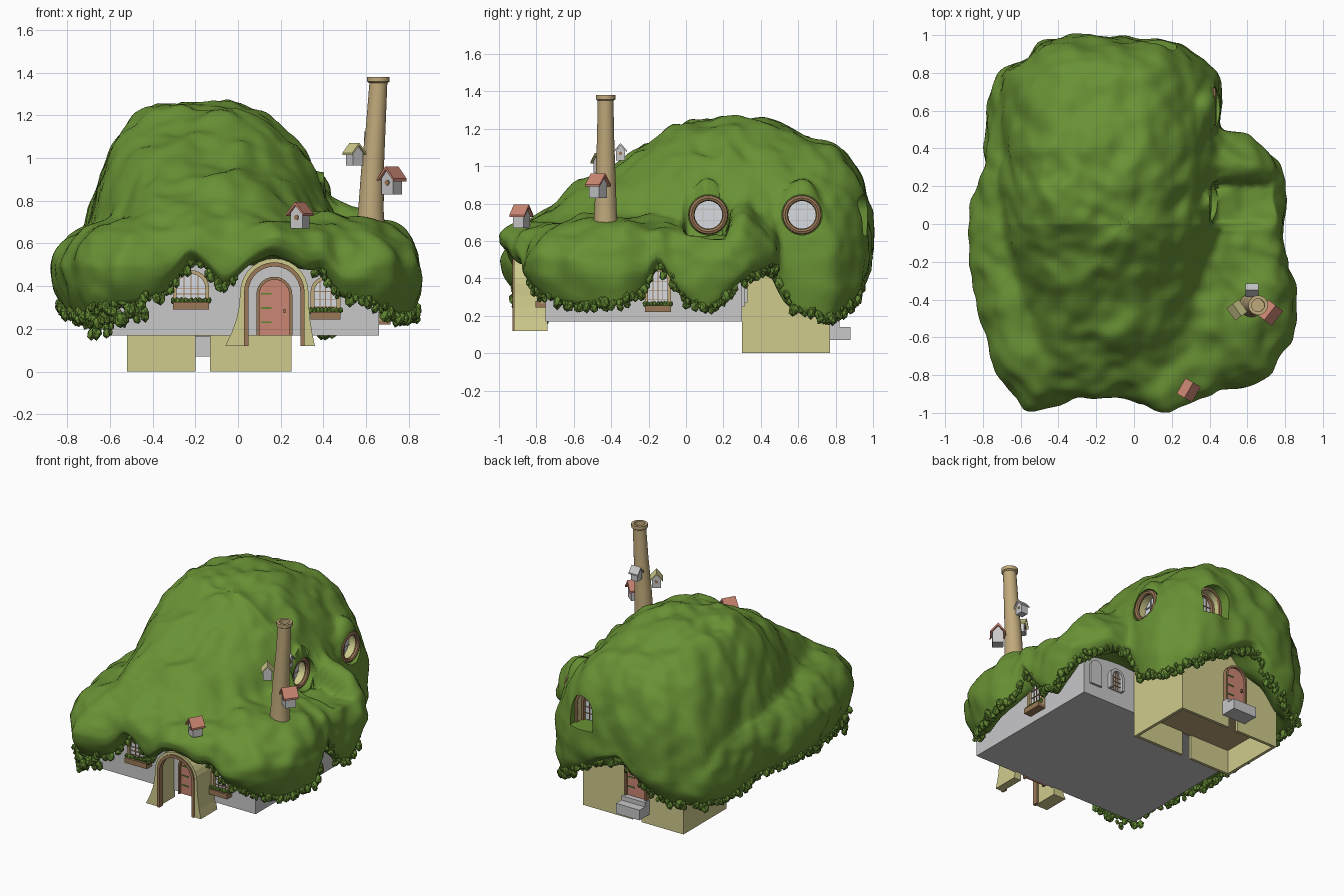
import bpy, bmesh, math, random
from mathutils import Matrix, Vector, noise
random.seed(4)
if "Cube" in bpy.data.objects:
    bpy.data.objects.remove(bpy.data.objects["Cube"], do_unlink=True)

def material(name, *color):
    mat = bpy.data.materials.new(name)
    mat.use_nodes = True
    mat.diffuse_color = (*color, 1)
    mat.node_tree.nodes["Principled BSDF"].inputs["Base Color"].default_value = (*color, 1)
    return mat
GRASS = material("grass green", .14, .285, .035)
LEAF = material("leaf green", .12, .24, .032)
KHAKI = material("khaki plaster", .63, .6, .27)
STONE = material("grey wall", .58, .58, .59)
WOOD = material("brown wood", .33, .19, .095)
CORAL = material("coral paint", .6, .24, .17)
TAN = material("tan clay", .53, .4, .2)
GLASS = material("pale glass", .68, .72, .75)

def finish(name, bm, mat, smooth=0):
    bmesh.ops.recalc_face_normals(bm, faces=bm.faces)
    mesh = bpy.data.meshes.new(name)
    bm.to_mesh(mesh)
    mesh.materials.append(mat)
    obj = bpy.data.objects.new(name, mesh)
    bpy.context.collection.objects.link(obj)
    if smooth:
        bpy.ops.object.select_all(action='DESELECT')
        obj.select_set(True)
        bpy.context.view_layer.objects.active = obj
        bpy.ops.object.shade_smooth_by_angle(angle=math.radians(smooth))
    return obj
def place(x, y, z, turn=0):
    return Matrix.Translation((x, y, z)) @ Matrix.Rotation(math.radians(turn), 4, 'Z')
def skin(bm, loops):
    for a, b in zip(loops, loops[1:]):
        for i in range(len(a)):
            bm.faces.new((a[i - 1], a[i], b[i], b[i - 1]))
def prism(name, outline, near, far, mat, frame=Matrix(), capped=True):
    """Extrude an upright outline of (side, height) pairs from near to far."""
    bm = bmesh.new()
    ends = [[bm.verts.new(frame @ Vector((u, d, h))) for u, h in outline] for d in (near, far)]
    skin(bm, ends)
    for end in ends if capped else []:
        bm.faces.new(end)
    return finish(name, bm, mat)
def box(name, left, right, near, far, low, high, mat, frame=Matrix()):
    return prism(name, [(left, low), (right, low), (right, high), (left, high)], near, far, mat, frame)
def circle(radius, height=0):
    return [(radius * math.cos(a * math.pi / 16), height + radius * math.sin(a * math.pi / 16)) for a in range(32)]
def arch(radius, spring, flare_left=0, flare_right=0):
    """Arch outline standing on height 0, with optionally flared legs."""
    legs = [1, .75, .5, .25]
    pts = [(-radius - flare_left * k * k, spring * (1 - k)) for k in legs]
    pts += [(-radius * math.cos(a * math.pi / 14), spring + radius * math.sin(a * math.pi / 14)) for a in range(15)]
    return pts + [(radius + flare_right * k * k, spring * (1 - k)) for k in legs[::-1]]
def arch_band(name, outer, inner, spring, near, far, mat, frame, *flare):
    prism(name, arch(outer, spring, *flare) + arch(inner, spring)[::-1], near, far, mat, frame)
def leaves(name, spots):
    bm = bmesh.new()
    for spot, size in spots:
        turn = Matrix.Rotation(random.uniform(0, math.tau), 4, 'Z') @ Matrix.Rotation(random.uniform(-.6, .6), 4, 'X')
        bmesh.ops.create_icosphere(bm, subdivisions=1, radius=size,
                                   matrix=Matrix.Translation(spot) @ turn @ Matrix.Diagonal((1, .8, 1.25, 1)))
    finish(name, bm, LEAF)
def window(name, frame, radius, spring, trim=TAN, planter=True):
    inner = radius - .018
    arch_band(name + "_frame", radius, inner, spring, -.03, .01, trim, frame)
    prism(name + "_glass", arch(inner, spring), -.008, .01, GLASS, frame)
    for k in (-.5, 0, .5):
        top = spring + inner * math.sqrt(1 - k * k)
        box(name + "_bar", k * inner - .002, k * inner + .002, -.014, 0, 0, top, WOOD, frame)
        level = spring * (.67 + .66 * k)
        box(name + "_crossbar", -inner, inner, -.014, 0, level - .002, level + .002, WOOD, frame)
    if planter:
        box(name + "_planter", -radius, radius, -.055, 0, -.02, .015, WOOD, frame)
        leaves(name + "_plants", [(frame @ Vector((radius * k / 4, -.035, .022)), .014) for k in range(-4, 5)])
def door(name, frame, radius, spring):
    arch_band(name + "_frame", radius + .014, radius, spring, -.03, .01, WOOD, frame)
    prism(name + "_panel", arch(radius, spring), -.015, .01, CORAL, frame)
    for k in (.3, .65, 1):
        box(name + "_hinge", -radius * .9, -radius * .2, -.02, 0, spring * k, spring * k + .008, LEAF, frame)
    box(name + "_handle", radius * .6, radius * .75, -.03, 0, spring * .55, spring * .65, WOOD, frame)
def birdhouse(name, frame, s, roof_mat):
    w, eave, peak, over = .033 * s, .07 * s, .11 * s, .047 * s
    prism(name + "_body", [(-w, 0), (w, 0), (w, eave), (0, peak), (-w, eave)], -w, w, STONE, frame)
    prism(name + "_roof", [(-over, eave - .012 * s), (0, peak), (over, eave - .012 * s), (over, eave),
                           (0, peak + .015 * s), (-over, eave)], -over, over, roof_mat, frame)
    prism(name + "_hole", circle(.012 * s, .052 * s), -w - .004, -w, WOOD, frame)
def cut(target, cutter):
    mod = target.modifiers.new("opening", 'BOOLEAN')
    mod.operation, mod.solver, mod.object = 'DIFFERENCE', 'EXACT', cutter
    bpy.context.view_layer.objects.active = target
    bpy.ops.object.modifier_apply(modifier=mod.name)
    bpy.data.objects.remove(cutter, do_unlink=True)

# Grass roof: outline points with the height of the hanging edge
EDGE = [(.8, .1, .21), (.8, .2, .28), (.79, .32, .4), (.58, .47, .46), (.45, .5, .45), (.465, .62, .24),
        (.45, .8, .17), (.35, .88, .22), (.25, .95, .28), (.02, .98, .42), (-.17, .99, .5), (-.33, 1, .36),
        (-.5, .95, .26), (-.57, .88, .24), (-.7, .83, .24), (-.77, .64, .24), (-.78, .3, .29), (-.87, -.08, .31),
        (-.82, -.4, .28), (-.78, -.61, .27), (-.68, -.85, .28), (-.57, -.985, .33), (-.39, -.95, .36),
        (-.29, -.91, .46), (-.22, -.91, .53), (-.14, -.91, .47), (-.07, -.91, .39), (0, -.94, .44), (.07, -.975, .51),
        (.17, -1, .55), (.27, -.97, .52), (.33, -.945, .47), (.41, -.91, .49), (.47, -.89, .43), (.53, -.88, .36),
        (.72, -.79, .3), (.81, -.64, .26), (.87, -.36, .26), (.82, -.24, .34), (.81, -.15, .5), (.8, -.05, .33)]
RIDGE = [(-1, .6), (-.75, .77), (-.57, .91), (-.35, 1.01), (-.25, 1.08), (-.11, 1.18), (0, 1.24), (.2, 1.27), (.4, 1.25),
         (.6, 1.18), (.8, 1.11), (1, 1.05)]
SEGS, RINGS, MID = 240, 56, -.05
def blend(table, key):
    a, b = next(pair for pair in zip(table, table[1:]) if key <= pair[1][0])
    return [p + (q - p) * (key - a[0]) / (b[0] - a[0]) for p, q in zip(a[1:], b[1:])]
def ramp(low, high, v):
    return min(1, max(0, (v - low) / (high - low)))
polar = [(math.atan2(y, x - MID) % math.tau, math.hypot(x - MID, y), r) for x, y, r in EDGE]
polar = [(polar[-1][0] - math.tau, *polar[-1][1:])] + polar + [(polar[0][0] + math.tau, *polar[0][1:])]
rim = [blend(polar, i * math.tau / SEGS) for i in range(SEGS)]
rim = [[(rim[i - 1][c] + 2 * rim[i][c] + rim[(i + 1) % SEGS][c]) / 4 for c in (0, 1)] for i in range(SEGS)]
brow = [max(.46, r[1] + .06) for r in rim]
def roof_height(x, y, t, edge):
    swell = .09 * math.exp(-((y - .32) / .09) ** 2) if x > 0 else 0
    low = edge + (.73 + swell - edge) * math.sqrt(1 - t ** 6)
    right = x > -.14
    u = min(1, abs(x + .14) / ((.65 if right else .57) + .25 * min(0, y)))
    mound = .5 + (blend(RIDGE, max(-1, min(1, y)))[0] - .5) * ((1 - u ** 2.4) ** .7 if right else (1 - u ** 3) ** .5)
    # swollen hoods over the round windows
    for d in [abs(y - centre) / .19 for centre in (.12, .62)]:
        if d < 1 and .15 < x < .48:
            mound = max(mound, .94 - .25 * d * d - 3 * max(0, x - .43))
    mound = edge + (mound - edge) * math.sqrt(1 - t ** 16)
    z = (low + mound + math.hypot(low - mound, .04)) / 2
    # flat hollow in front of the middle round window
    hollow = ramp(.405, .43, x) * ramp(-.02, .01, y) * (1 - ramp(.21, .24, y))
    return z + (min(z, .62) - z) * hollow
def around(i, scale):
    a = i * math.tau / SEGS
    return Vector((MID + rim[i][0] * scale * math.cos(a), rim[i][0] * scale * math.sin(a), 0))
def lumpy(i, scale, z, rough=1):
    p = around(i, scale) + Vector((0, 0, z))
    n = noise.noise(p * 5) * .04 + noise.noise(p * 11) * .022
    out = around(i, 1).normalized() * scale ** 3 * .7 + Vector((0, 0, 1 - .7 * scale ** 4))
    return p + out * n * rough
bm = bmesh.new()
rows = range(SEGS)
loops = []
for t in [math.sin(j / RINGS * math.pi / 2) for j in range(1, RINGS + 1)]:
    loops.append([lumpy(i, t, roof_height(*around(i, t).xy, t, brow[i])) for i in rows])
for k in [j / 8 for j in range(1, 9)]:
    loops.append([lumpy(i, 1 - .06 * k * k, brow[i] + (rim[i][1] - brow[i]) * k) for i in rows])
for scale, lift in ((.87, .05), (.8, .6)):
    loops.append([lumpy(i, scale, rim[i][1] + (brow[i] - rim[i][1]) * lift, .3) for i in rows])
loops.append([lumpy(i, .55, .46, 0) for i in rows])
loops = [[bm.verts.new(p) for p in loop] for loop in loops]
skin(bm, loops)
bm.faces.new(loops[0])
bm.faces.new(loops[-1])
roof = finish("grass_roof", bm, GRASS, 75)

# Leaf fringe, trailing at one front corner and clear of the porch
spots = []
for i in rows:
    p = lumpy(i, .94, rim[i][1])
    corner = p.x < -.45 and p.y < -.7
    for n in range(0 if -.02 < p.x < .34 and p.y < -.8 else 6 if corner else 2):
        jitter = Vector([random.uniform(-.02, .02) for _ in range(3)])
        drop = random.uniform(0, .13) if n > 1 else 0
        spots.append((p + jitter - Vector((0, 0, drop)), random.uniform(.014, .03)))
leaves("leaf_fringe", spots)

# Main house and rear house with an open footing
box("main_walls", -.63, .66, -.75, .3, .17, .5, STONE)
box("rear_walls", -.52, .25, .3, .77, .18, .56, KHAKI)
box("rear_floor", -.51, .24, .31, .76, .165, .18, TAN)
for y in (.3, .75):
    box("footing_wide", -.52, -.2, y, y + .02, 0, .18, KHAKI)
    box("footing_narrow", -.13, .25, y, y + .02, 0, .18, KHAKI)
for x in (-.52, .23):
    box("footing_side", x, x + .02, .3, .77, 0, .18, KHAKI)
box("lower_step", -.26, -.08, .77, .88, .07, .14, STONE)
box("upper_step", -.26, -.08, .77, .82, .14, .17, STONE)

# Porch, doors and arched windows
porch, attic = place(.17, -.92, .12), place(.13, .885, .63, 180)
arch_band("porch_arch", .16, .135, .25, 0, .18, KHAKI, porch, .07, .03)
arch_band("porch_trim", .142, .122, .25, -.008, .03, WOOD, porch)
door("front_door", place(.17, -.75, .17), .07, .19)
door("back_door", place(-.17, .77, .17, 180), .07, .19)
window("front_window", place(-.22, -.75, .31), .085, .08)
window("narrow_window", place(.41, -.75, .265), .07, .11)
window("side_window", place(.66, -.15, .24, 90), .07, .145)
window("rear_window", place(.41, .3, .27, 180), .055, .09, STONE, False)
prism("rear_hatch", arch(.045, .13), -.015, .01, STONE, place(.57, .3, .25, 180))
cut(roof, prism("attic_cutter", arch(.092, .13), -.25, .1, GRASS, attic))
arch_band("attic_reveal", .092, .078, .13, 0, .09, KHAKI, attic)
arch_band("attic_trim", .094, .078, .13, -.012, .005, WOOD, attic)
window("attic_window", attic @ place(0, .07, 0), .08, .13, WOOD, False)

# Round windows set deep under the hoods
for label, x, y in (("middle", .385, .12), ("back", .42, .62)):
    frame = place(x, y, .74, 90)
    cut(roof, prism(label + "_cutter", circle(.108), -.14, .09, GRASS, frame))
    prism(label + "_round_reveal", circle(.088), 0, .085, KHAKI, frame, False)
    prism(label + "_round_glass", circle(.088), .065, .075, GLASS, frame)
    for k in (-.03, .03):
        box(label + "_round_bar", k - .003, k + .003, .058, .065, -.08, .08, STONE, frame)
        box(label + "_round_crossbar", -.08, .08, .058, .065, k - .003, k + .003, STONE, frame)
    bpy.ops.mesh.primitive_torus_add(major_radius=.09, minor_radius=.016, major_segments=32, minor_segments=8,
                                     location=(x, y, .74), rotation=(0, math.pi / 2, 0))
    bpy.context.object.name = label + "_round_frame"
    bpy.context.object.data.materials.append(WOOD)

# Leaning chimney with a rolled lip, and birdhouses
bm = bmesh.new()
tube = [[bm.verts.new((x + r * u, -.43 + r * v, z)) for u, v in circle(1)] for x, z, r in (
    (.62, .64, .07), (.622, .75, .06), (.63, .95, .053), (.645, 1.15, .046), (.657, 1.35, .042),
    (.657, 1.357, .052), (.657, 1.38, .052), (.657, 1.38, .034), (.655, 1.28, .034))]
skin(bm, tube)
bm.faces.new(tube[-1])
finish("chimney", bm, TAN, 50)
birdhouse("roof_birdhouse", place(.29, -.88, .67, -30), 1, CORAL)
birdhouse("coral_birdhouse", place(.72, -.47, .83, -38), 1.05, CORAL)
birdhouse("khaki_birdhouse", place(.545, -.455, .965, 215), .85, KHAKI)
birdhouse("grey_birdhouse", place(.625, -.35, 1.03, 90), .75, STONE)
